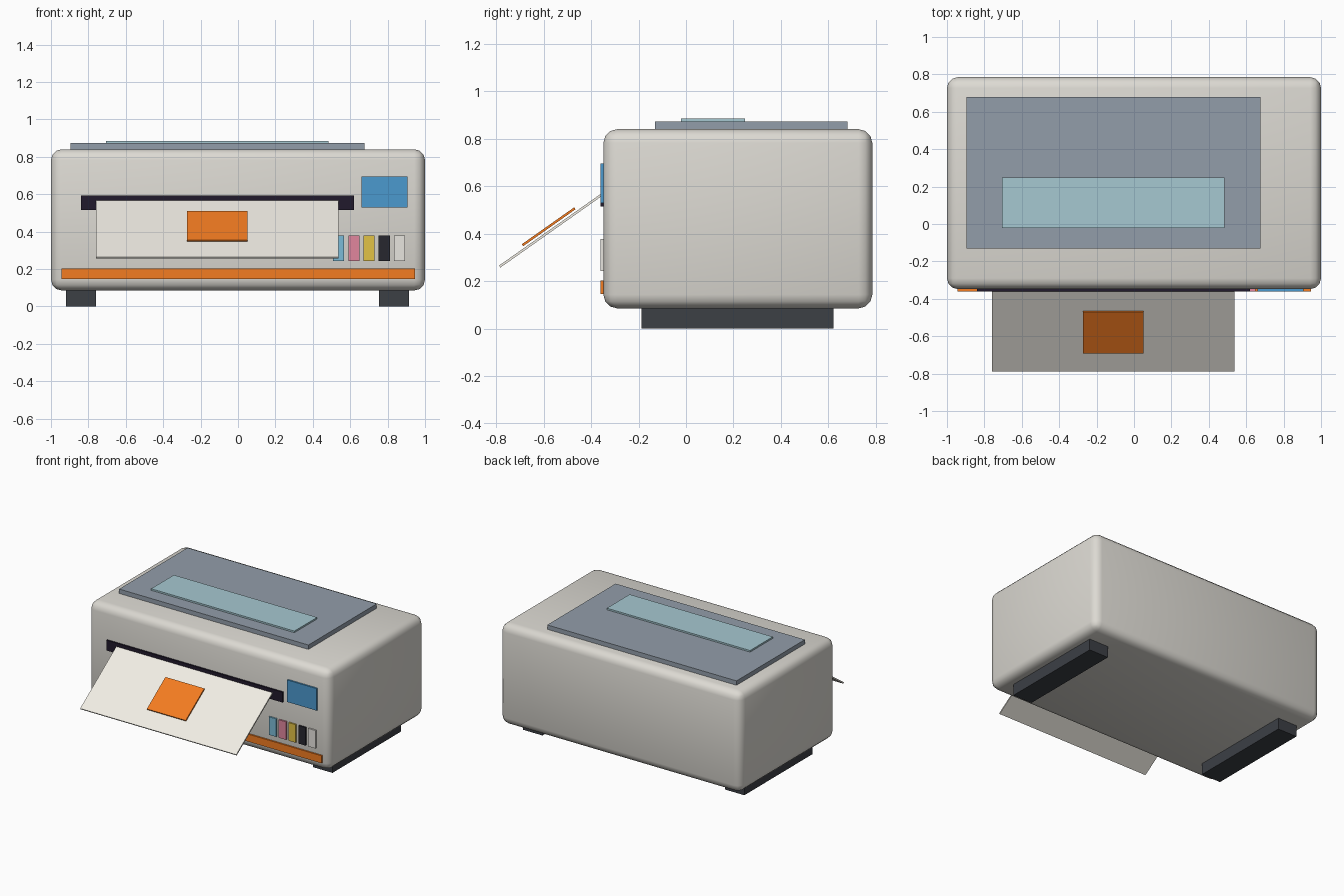
import bpy, bmesh
from math import atan2, cos, sin
from mathutils import Vector

if "Cube" in bpy.data.objects:
    bpy.data.objects.remove(bpy.data.objects["Cube"])

def material(name, rgb):
    m = bpy.data.materials.new(name)
    m.diffuse_color = (*rgb, 1)
    m.use_nodes = True
    m.node_tree.nodes["Principled BSDF"].inputs["Base Color"].default_value = m.diffuse_color
    return m

shell = material("warm_white", (0.72, 0.70, 0.65))
slate = material("slate", (0.29, 0.34, 0.40))
glass = material("pale_glass", (0.38, 0.58, 0.64))
dark = material("dark", (0.045, 0.05, 0.06))
black = material("black", (0.015, 0.01, 0.025))
orange = material("orange", (0.90, 0.20, 0.015))
blue = material("screen_blue", (0.07, 0.32, 0.62))
white = material("paper_white", (0.88, 0.85, 0.78))

def box(name, x, y, z, mat):
    """Box spanning the given (min, max) ranges."""
    bm = bmesh.new()
    bmesh.ops.create_cube(bm, size=1)
    for v in bm.verts:
        v.co = Vector([r[0] if c < 0 else r[1] for c, r in zip(v.co, (x, y, z))])
    me = bpy.data.meshes.new(name)
    bm.to_mesh(me)
    bm.free()
    me.materials.append(mat)
    ob = bpy.data.objects.new(name, me)
    bpy.context.collection.objects.link(ob)
    return ob

# rounded body shell
body = box("body", (-1, 1), (-0.348, 0.785), (0.085, 0.84), shell)
bev = body.modifiers.new("round", 'BEVEL')
bev.width = 0.058
bev.segments = 3
bpy.context.view_layer.objects.active = body
body.select_set(True)
bpy.ops.object.modifier_apply(modifier="round")
bpy.ops.object.shade_smooth_by_angle()

# feet
for side, x in (("left", -0.92), ("right", 0.755)):
    box(f"{side}_foot", (x, x + 0.16), (-0.187, 0.622), (0, 0.1), dark)

# scanner lid and its window
box("scanner_lid", (-0.895, 0.675), (-0.13, 0.68), (0.83, 0.873), slate)
box("lid_window", (-0.705, 0.483), (-0.022, 0.248), (0.865, 0.885), glass)

# details on the front face
FACE = (-0.36, -0.335)
box("paper_slot", (-0.84, 0.62), FACE, (0.515, 0.592), black)
box("control_screen", (0.66, 0.905), FACE, (0.53, 0.695), blue)
box("base_stripe", (-0.945, 0.945), FACE, (0.146, 0.202), orange)

# row of ink indicators
inks = {"cyan": (0.20, 0.50, 0.68), "pink": (0.75, 0.24, 0.34),
        "yellow": (0.76, 0.54, 0.06), "black": (0.02, 0.02, 0.028),
        "clear": (0.80, 0.78, 0.74)}
for i, (name, rgb) in enumerate(inks.items()):
    x = 0.508 + 0.0815 * i
    box(f"ink_{name}", (x, x + 0.06), FACE, (0.243, 0.378), material("ink_" + name, rgb))

# sloping output sheet and the printed patch above it
SLOPE = atan2(0.16, 0.227)
def sheet(name, x, low, length, mat):
    ob = box(name, x, (0, length), (0, 0.01), mat)
    ob.location = (0, *low)
    ob.rotation_euler.x = SLOPE
    return ob

sheet("printed_sheet", (-0.758, 0.537), (-0.782, 0.257), 0.54, white)
sheet("printed_patch", (-0.272, 0.05), (-0.686, 0.347), 0.27, orange)
